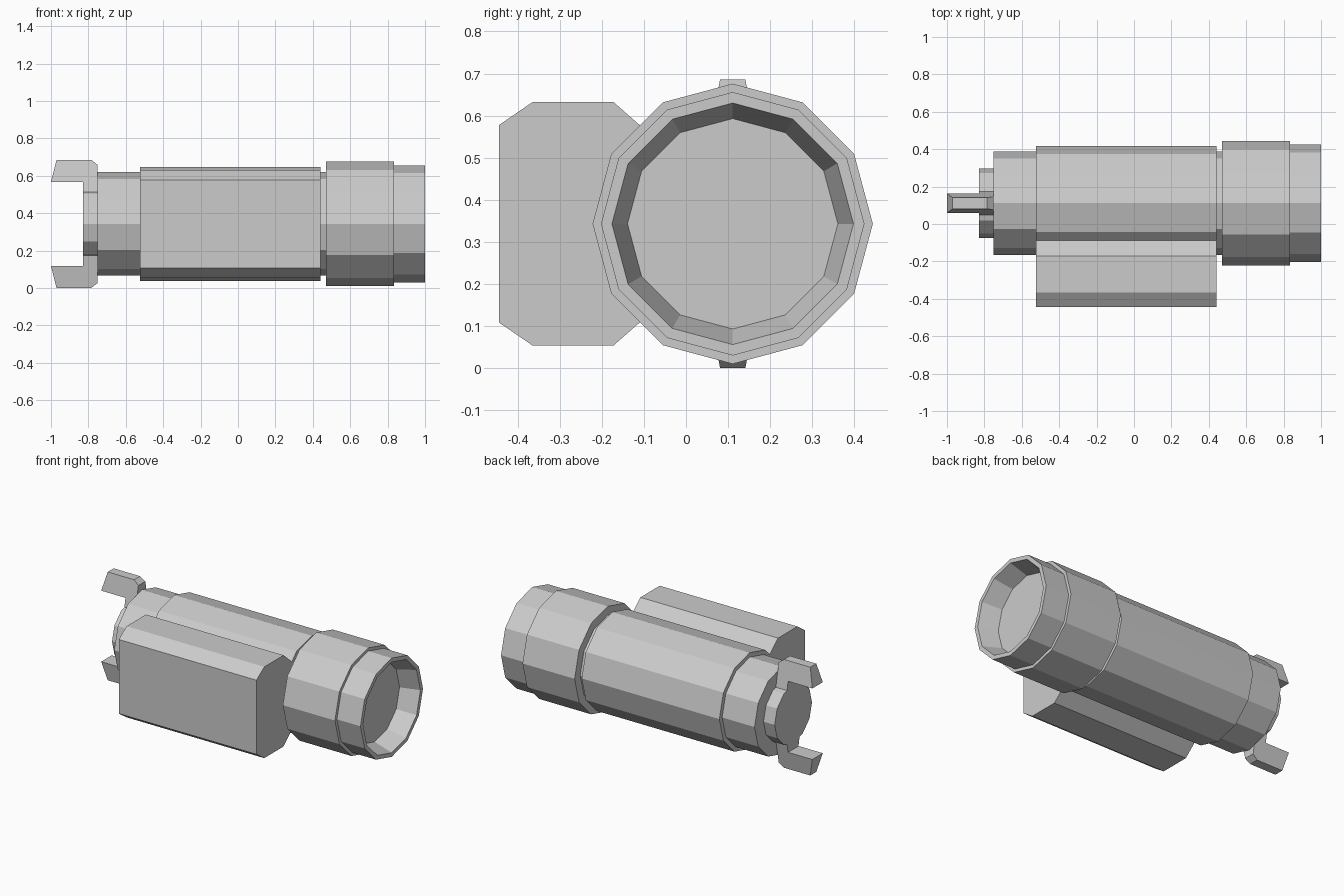
import bpy, bmesh, math

if "Cube" in bpy.data.objects:
    bpy.data.objects.remove(bpy.data.objects["Cube"])

AXIS_Y, AXIS_Z = 0.111, 0.343   # centre line of the tube
SIDES = 12


def finish(name, bm):
    bmesh.ops.recalc_face_normals(bm, faces=bm.faces)
    mesh = bpy.data.meshes.new(name)
    bm.to_mesh(mesh)
    bm.free()
    obj = bpy.data.objects.new(name, mesh)
    bpy.context.collection.objects.link(obj)
    return obj


def bridge(bm, loops, closed_ends=True):
    """Skin consecutive vertex loops and cap both ends."""
    for a, b in zip(loops, loops[1:]):
        n = len(a)
        for i in range(n):
            j = (i + 1) % n
            bm.faces.new((a[i], a[j], b[j], b[i]))
    if closed_ends:
        bm.faces.new(loops[0])
        bm.faces.new(loops[-1])


def lathe(name, profile):
    """Twelve-sided body turned around the x-directed centre line."""
    bm = bmesh.new()
    loops = []
    for x, r in profile:
        angles = [2 * math.pi * i / SIDES for i in range(SIDES)]
        loops.append([bm.verts.new((x, AXIS_Y + r * math.cos(a), AXIS_Z + r * math.sin(a)))
                      for a in angles])
    bridge(bm, loops)
    return finish(name, bm)


# Stepped tube, ending in a recessed front opening
lathe("tube_body", [
    (-0.83, 0.187), (-0.752, 0.187),
    (-0.752, 0.277), (-0.525, 0.277),
    (-0.525, 0.305), (0.44, 0.305),
    (0.44, 0.277), (0.47, 0.277),
    (0.47, 0.333), (0.835, 0.333),
    (0.835, 0.313), (1.0, 0.313),
    (1.0, 0.287), (0.88, 0.25),
])

# Chamfered box on the side, running into the tube
bm = bmesh.new()
half = [(-0.05, 0.182), (-0.172, 0.289), (-0.365, 0.289), (-0.444, 0.235)]
section = half + [(y, -z) for y, z in reversed(half)]
bridge(bm, [[bm.verts.new((x, y, AXIS_Z + z)) for y, z in section] for x in (-0.525, 0.44)])
finish("side_box", bm)


# Hooked rear prongs, narrowing outwards
def prong(name, sign):
    outline = [(-1.0, 0.225), (-0.97, 0.343), (-0.785, 0.343), (-0.752, 0.317),
               (-0.752, 0.15), (-0.83, 0.15), (-0.83, 0.225)]
    bm = bmesh.new()
    loops = []
    for side in (-1, 1):
        loops.append([bm.verts.new((x, AXIS_Y + side * (0.03 + 0.19 * (0.343 - d)),
                                    AXIS_Z + sign * d)) for x, d in outline])
    bridge(bm, loops)
    finish(name, bm)


prong("upper_prong", 1)
prong("lower_prong", -1)
